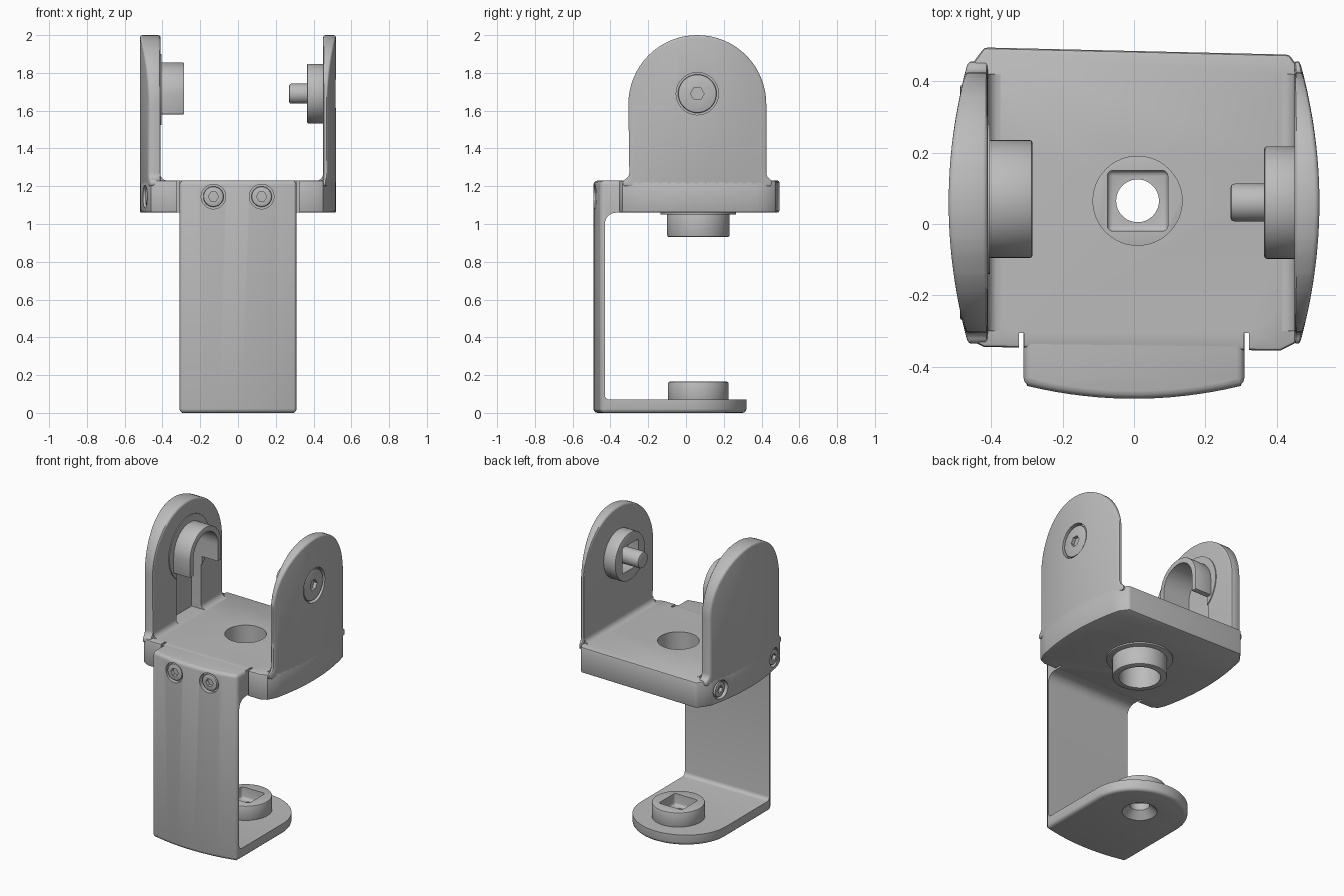
import bpy, bmesh
from math import pi, sin, cos, radians
from mathutils import Matrix, Vector

cube = bpy.data.objects.get("Cube")
if cube:
    bpy.data.objects.remove(cube, do_unlink=True)

metal = bpy.data.materials.new("plain_grey")
metal.use_nodes = True
GREY = (0.5, 0.5, 0.5, 1)
metal.diffuse_color = GREY
metal.node_tree.nodes["Principled BSDF"].inputs["Base Color"].default_value = GREY


def activate(ob):
    bpy.ops.object.select_all(action="DESELECT")
    ob.select_set(True)
    bpy.context.view_layer.objects.active = ob


def finish(name, bm):
    bmesh.ops.recalc_face_normals(bm, faces=bm.faces)
    me = bpy.data.meshes.new(name)
    bm.to_mesh(me)
    bm.free()
    me.materials.append(metal)
    ob = bpy.data.objects.new(name, me)
    bpy.context.collection.objects.link(ob)
    return ob


def prism(name, pts, axis, a, b):
    """Extrude an outline along an axis from a to b."""
    place = {"x": lambda p, t: (t, p[0], p[1]),
             "y": lambda p, t: (p[0], t, p[1]),
             "z": lambda p, t: (p[0], p[1], t)}[axis]
    bm = bmesh.new()
    low = [bm.verts.new(place(p, a)) for p in pts]
    high = [bm.verts.new(place(p, b)) for p in pts]
    bm.faces.new(low)
    bm.faces.new(high)
    for i in range(len(pts)):
        j = (i + 1) % len(pts)
        bm.faces.new((low[i], low[j], high[j], high[i]))
    return finish(name, bm)


def cyl(name, axis, centre, a, b, r1, r2=None, sides=48):
    """Cylinder or cone; centre holds the two coordinates across the axis."""
    r2 = r1 if r2 is None else r2
    ring = [(cos(2 * pi * i / sides), sin(2 * pi * i / sides)) for i in range(sides)]
    ob = prism(name, [(centre[0] + r1 * c, centre[1] + r1 * s) for c, s in ring], axis, a, b)
    for i, (c, s) in enumerate(ring):
        u, v = centre[0] + r2 * c, centre[1] + r2 * s
        ob.data.vertices[sides + i].co = {"x": (b, u, v), "y": (u, b, v), "z": (u, v, b)}[axis]
    return ob


def box(name, x0, x1, y0, y1, z0, z1):
    return prism(name, [(x0, y0), (x1, y0), (x1, y1), (x0, y1)], "z", z0, z1)


def cut(ob, *cutters):
    for c in cutters:
        activate(ob)
        m = ob.modifiers.new("cut", "BOOLEAN")
        m.operation, m.solver, m.object = "DIFFERENCE", "EXACT", c
        bpy.ops.object.modifier_apply(modifier=m.name)
        bpy.data.objects.remove(c, do_unlink=True)
    return ob


def bevel(ob, width, segments=3):
    activate(ob)
    m = ob.modifiers.new("bevel", "BEVEL")
    m.width, m.segments, m.angle_limit = width, segments, radians(40)
    m.use_clamp_overlap = False
    bpy.ops.object.modifier_apply(modifier=m.name)
    return ob


def arc(cx, cy, rx, ry, a0, a1, n):
    ts = [radians(a0 + (a1 - a0) * i / n) for i in range(n + 1)]
    return [(cx + rx * cos(t), cy + ry * sin(t)) for t in ts]


MID = 0.06       # depth of the pivot axis
PIVOT = 1.69     # height of the pivot axis
HUB = (0.01, 0.065)
BULGE = 0.35


def side_x(y):
    return 0.52 - BULGE * (y - MID) ** 2


def socket_screw(name, axis, centre, face, inward, r):
    """Screw head with a hexagon socket, sunk just under the given face."""
    back = face + inward * 0.05
    head = bevel(cyl(name, axis, centre, face, back, r), 0.008, 2)
    return cut(head, cyl("hex", axis, centre, face - inward * 0.02,
                         face + inward * 0.03, r * 0.5 if r < 0.08 else 0.036, sides=6))


# Deck plate with bulging sides, hub hole and relief slots
ys = [-0.28 + 0.7 * i / 16 for i in range(17)]
outline = [(side_x(y), y) for y in ys] + [(0.435, 0.475), (-0.42, 0.495)]
outline += [(-side_x(y), y) for y in reversed(ys)]
outline += [(-0.46, -0.325), (-0.42, -0.345), (0.41, -0.355), (0.45, -0.335)]
deck = bevel(prism("deck_plate", outline, "z", 1.06, 1.23), 0.01, 2)
cut(deck, cyl("hole", "z", HUB, 1, 1.3, 0.125))
for s in (-1, 1):
    cut(deck, box("slot", s * 0.316 - 0.007, s * 0.316 + 0.007, -0.4, -0.305, 1, 1.3))


# Side lugs: arched plates bent to follow the bulging sides
def lug(name, s, inner):
    pts = [(-0.335, 1.2), (-0.335, 1.232)] + arc(-0.34, 1.272, 0.04, 0.04, -60, 0, 4)
    pts += arc(MID, 1.635, 0.365, 0.365, 180, 0, 32)
    pts = pts[:7] + pts[7:] + arc(0.465, 1.272, 0.04, 0.04, 180, 240, 4)
    pts += [(0.455, 1.232), (0.455, 1.2)]
    ob = bevel(prism(name, pts, "x", s * inner, s * 0.52), 0.014)
    bm = bmesh.new()
    bm.from_mesh(ob.data)
    for i in range(15):
        bmesh.ops.bisect_plane(bm, geom=bm.verts[:] + bm.edges[:] + bm.faces[:],
                               plane_co=(0, -0.29 + 0.05 * i, 0), plane_no=(0, 1, 0))
    for v in bm.verts:
        t = (abs(v.co.x) - inner) / (0.52 - inner)
        v.co.x -= s * t * BULGE * (v.co.y - MID) ** 2
    bm.to_mesh(ob.data)
    bm.free()
    return ob


def fillet(name, s, inner):
    r = 0.035
    pts = [(inner + 0.01, 1.22), (inner + 0.01, 1.23 + r)]
    pts += arc(inner - r, 1.23 + r, r, r, 0, -90, 6) + [(inner - r, 1.22)]
    return prism(name, [(s * x, z) for x, z in pts], "y", -0.3, 0.42)


# Left side: lug, sunk screw, boss with square recess and pivot pin
left = lug("left_lug", 1, 0.45)
cut(left, cyl("recess", "x", (MID, PIVOT), 0.49, 0.6, 0.112))
fillet("left_fillet", 1, 0.45)
socket_screw("left_pivot_screw", "x", (MID, PIVOT), 0.512, -1, 0.102)
boss = bevel(cyl("left_boss", "x", (MID, PIVOT), 0.365, 0.46, 0.158), 0.008, 2)
h = 0.085
cut(boss, bevel(box("square", 0.3, 0.44, MID - h, MID + h, PIVOT - h, PIVOT + h), 0.015))
bevel(cyl("pivot_pin", "x", (MID, PIVOT), 0.27, 0.46, 0.053), 0.012, 2)


# Right side: lug with a channel leading up into an open-bottomed hood
def channel():
    pts = [(MID + 0.14, 1.232)] + arc(MID + 0.01, PIVOT, 0.13, 0.13, 0, 180, 24)
    return prism("channel", pts + [(MID - 0.12, 1.232)], "x", -0.48, -0.2)


cut(lug("right_lug", -1, 0.41), channel())
cut(fillet("right_fillet", -1, 0.41), channel())
cut(cyl("hood_flange", "x", (MID + 0.01, PIVOT), -0.42, -0.404, 0.21), channel())
hood_pts = [(MID + 0.175, 1.58)] + arc(MID + 0.01, PIVOT, 0.165, 0.165, 0, 180, 32)
hood_pts += [(MID - 0.155, 1.58)]
cut(bevel(prism("hood", hood_pts, "x", -0.42, -0.285), 0.006, 2), channel())
for y in (-0.22, 0.34):
    x = -side_x(y)
    cut(deck, cyl("recess", "x", (y, 1.145), x - 0.1, x + 0.025, 0.06))
    socket_screw("right_deck_screw", "x", (y, 1.145), x + 0.004, 1, 0.05)

# Hub tube under the deck
for name, bottom, radius in (("hub_flange", 1.05, 0.2), ("hub_tube", 0.93, 0.165)):
    tube = bevel(cyl(name, "z", HUB, bottom, 1.07, radius), 0.004 if radius > 0.18 else 0.01, 2)
    cut(tube, cyl("bore", "z", HUB, 0.9, 1.2, 0.125))

# Front arm and foot, carved from one block
front = [(x / 50, -0.49 + 0.4 * (x / 50) ** 2) for x in range(-15, 16, 2)]
plan = [(-0.31, -0.452)] + front + [(0.31, -0.452)] + arc(0, 0.03, 0.31, 0.29, 0, 180, 32)
arm = bevel(prism("arm_and_foot", plan, "z", 0, 1.23), 0.022)
gap = arc(-0.405, 0.095, 0.025, 0.025, 270, 180, 4) + arc(-0.37, 1.0, 0.06, 0.06, 180, 90, 8)
gap += [(-0.31, 1.06), (-0.31, 1.5), (1, 1.5), (1, 0.07)]
cut(arm, prism("gap", gap, "x", -1, 1))
cut(arm, cyl("bore", "z", HUB, -0.1, 0.3, 0.06),
    cyl("countersink", "z", HUB, -0.01, 0.05, 0.115, 0.055))
for x in (-0.13, 0.125):
    cut(arm, cyl("recess", "y", (x, 1.145), -0.6, -0.455, 0.065))
    socket_screw("front_screw", "y", (x, 1.145), -0.478, 1, 0.054)

# Foot boss with square recess
foot = bevel(cyl("foot_boss", "z", HUB, 0.06, 0.165, 0.16), 0.008, 2)
cut(foot, cyl("bore", "z", HUB, 0, 0.3, 0.06),
    bevel(box("square", HUB[0] - h, HUB[0] + h, HUB[1] - h, HUB[1] + h, 0.09, 0.3), 0.015))

# Smooth shading with sharp edges kept
for ob in list(bpy.context.scene.objects):
    if ob.type == "MESH" and ob.data.materials and ob.data.materials[0] == metal:
        activate(ob)
        bpy.ops.object.shade_smooth_by_angle(angle=radians(32))
